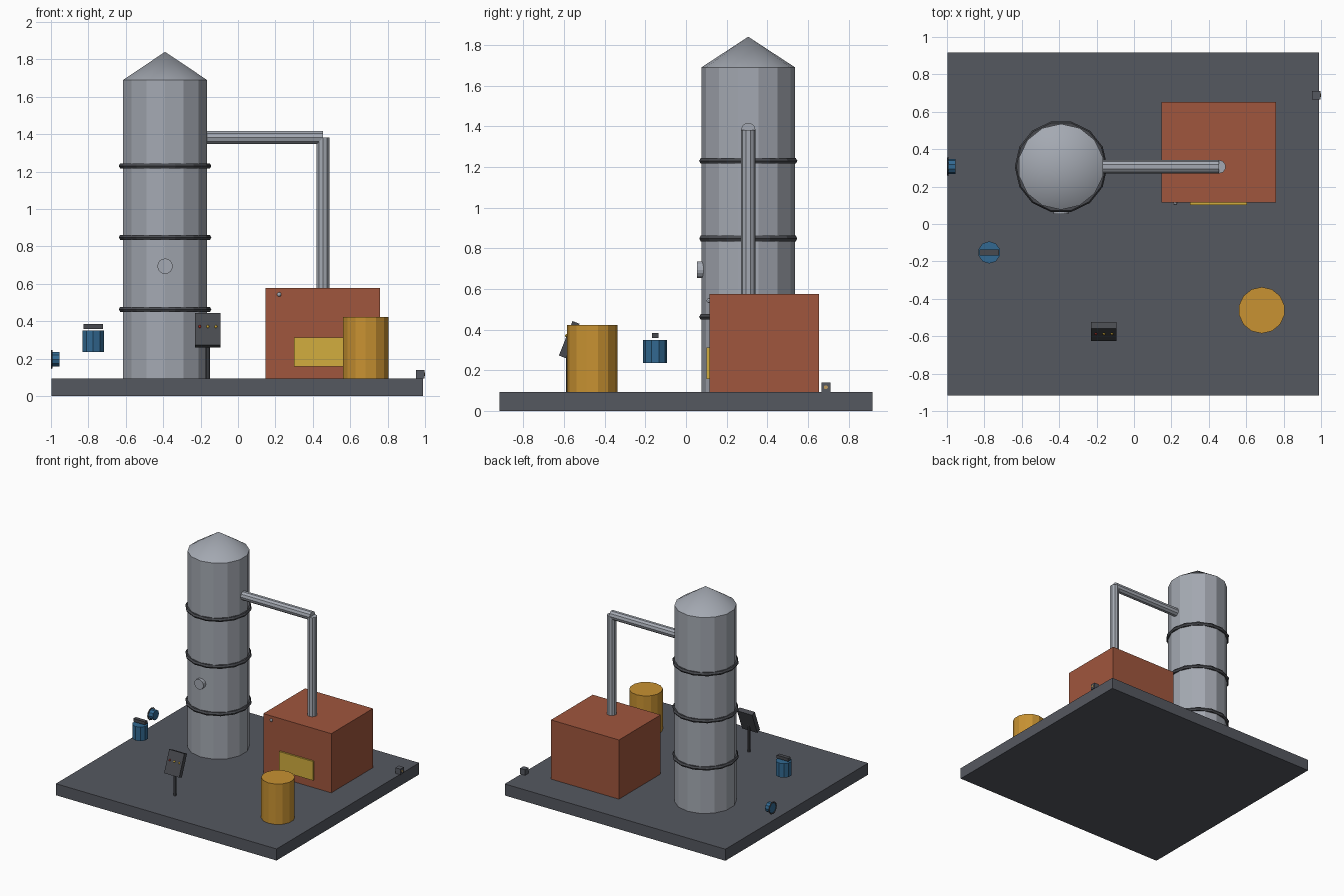
import bpy
from math import pi, radians, sin, cos

if "Cube" in bpy.data.objects:
    bpy.data.objects.remove(bpy.data.objects["Cube"])


def lin(c):
    c /= 255
    return c / 12.92 if c <= 0.04045 else ((c + 0.055) / 1.055) ** 2.4


def material(name, r, g, b):
    m = bpy.data.materials.new(name)
    m.diffuse_color = (lin(r), lin(g), lin(b), 1)
    m.use_nodes = True
    m.node_tree.nodes["Principled BSDF"].inputs["Base Color"].default_value = m.diffuse_color
    return m


SLATE = material("slate_grey", 85, 88, 96)
STEEL = material("steel", 164, 169, 178)
DARK = material("dark_metal", 72, 74, 79)
BRICK = material("brick_red", 160, 86, 61)
AMBER = material("amber", 200, 146, 50)
YELLOW = material("yellow", 210, 174, 62)
BLUE = material("blue", 50, 105, 145)
RED = material("red", 170, 50, 40)
BRASS = material("brass", 190, 155, 95)


def finish(name, mat):
    ob = bpy.context.object
    ob.name = name
    ob.data.materials.append(mat)
    bpy.ops.object.shade_smooth_by_angle(angle=radians(22))
    return ob


def box(name, mat, lo, hi, rot=(0, 0, 0)):
    bpy.ops.mesh.primitive_cube_add(
        size=1, location=[(a + b) / 2 for a, b in zip(lo, hi)], rotation=rot)
    bpy.context.object.scale = [b - a for a, b in zip(lo, hi)]
    return finish(name, mat)


def tube(name, mat, center, r, length, n, rot=(0, 0, 0), top=None):
    bpy.ops.mesh.primitive_cone_add(
        vertices=n, radius1=r, radius2=r if top is None else top,
        depth=length, location=center, rotation=rot)
    return finish(name, mat)


def ring(name, mat, center, major, minor, n, rot=(0, 0, 0)):
    bpy.ops.mesh.primitive_torus_add(
        major_radius=major, minor_radius=minor, major_segments=n,
        minor_segments=6, location=center, rotation=rot)
    return finish(name, mat)


def ball(name, mat, center, r):
    bpy.ops.mesh.primitive_uv_sphere_add(
        segments=10, ring_count=6, radius=r, location=center)
    return finish(name, mat)


ALONG_X, ALONG_Y = (0, pi / 2, 0), (pi / 2, 0, 0)
FLOOR = 0.094

# Ground slab
box("base_slab", SLATE, (-0.998, -0.918, 0), (0.99, 0.918, FLOOR))

# Column with conical roof, hoops and porthole
TX, TY, TR = -0.39, 0.306, 0.2295
tube("column", STEEL, (TX, TY, (FLOOR + 1.69) / 2), TR, 1.69 - FLOOR, 14)
tube("column_roof", STEEL, (TX, TY, 1.765), TR, 0.15, 14, top=0)
for i, z in enumerate((0.463, 0.848, 1.23)):
    ring(f"column_hoop_{i + 1}", DARK, (TX, TY, z), 0.2315, 0.016, 14)
tube("porthole", STEEL, (TX, 0.0755, 0.694), 0.041, 0.043, 16, ALONG_Y)

# Pipe from the column down into the furnace
PX, PZ, PR = 0.455, 1.382, 0.036
tube("pipe_horizontal", STEEL, ((PX + TX + 0.19) / 2, TY, PZ), PR,
     PX - TX - 0.19, 10, ALONG_X)
tube("pipe_vertical", STEEL, (PX, TY, (PZ + 0.55) / 2), PR, PZ - 0.55, 10)

# Furnace with door and knob
box("furnace", BRICK, (0.147, 0.116, FLOOR), (0.759, 0.653, 0.576))
box("furnace_door", YELLOW, (0.3, 0.102, 0.158), (0.605, 0.12, 0.313))
ball("furnace_knob", STEEL, (0.22, 0.113, 0.543), 0.012)

# Storage drum
tube("drum", AMBER, (0.683, -0.461, (FLOOR + 0.423) / 2), 0.124,
     0.423 - FLOOR, 14)

# Tilted control panel on a post, with three lamps on its face
CX, CY, CZ, TILT = -0.161, -0.574, 0.351, radians(21.5)
tube("panel_post", DARK, (CX, CY - 0.005, 0.21), 0.012, 0.235, 8)
box("control_panel", DARK, (CX - 0.068, CY - 0.0185, CZ - 0.091),
    (CX + 0.068, CY + 0.0185, CZ + 0.091), (-TILT, 0, 0))
for i, mat in enumerate((RED, YELLOW, YELLOW)):
    up, out = 0.014, 0.019
    ball(f"panel_lamp_{i + 1}", mat,
         (CX + (i - 1) * 0.043, CY - out * cos(TILT) + up * sin(TILT),
          CZ + up * cos(TILT) + out * sin(TILT)), 0.008)

# Hanging bucket with a separate handle bar
tube("bucket", BLUE, (-0.774, -0.152, 0.292), 0.0595, 0.114, 10)
box("bucket_handle", DARK, (-0.826, -0.168, 0.359), (-0.722, -0.136, 0.384))

# Valve at the slab edge
tube("valve_body", BLUE, (-0.976, 0.307, 0.196), 0.04, 0.042, 10, ALONG_X)
ring("valve_wheel", DARK, (-0.995, 0.307, 0.196), 0.046, 0.005, 12, ALONG_X)

# Small corner box with a button
box("corner_box", SLATE, (0.952, 0.666, FLOOR), (0.997, 0.711, 0.14))
tube("corner_button", BRASS, (0.997, 0.688, 0.117), 0.01, 0.006, 10, ALONG_X)
